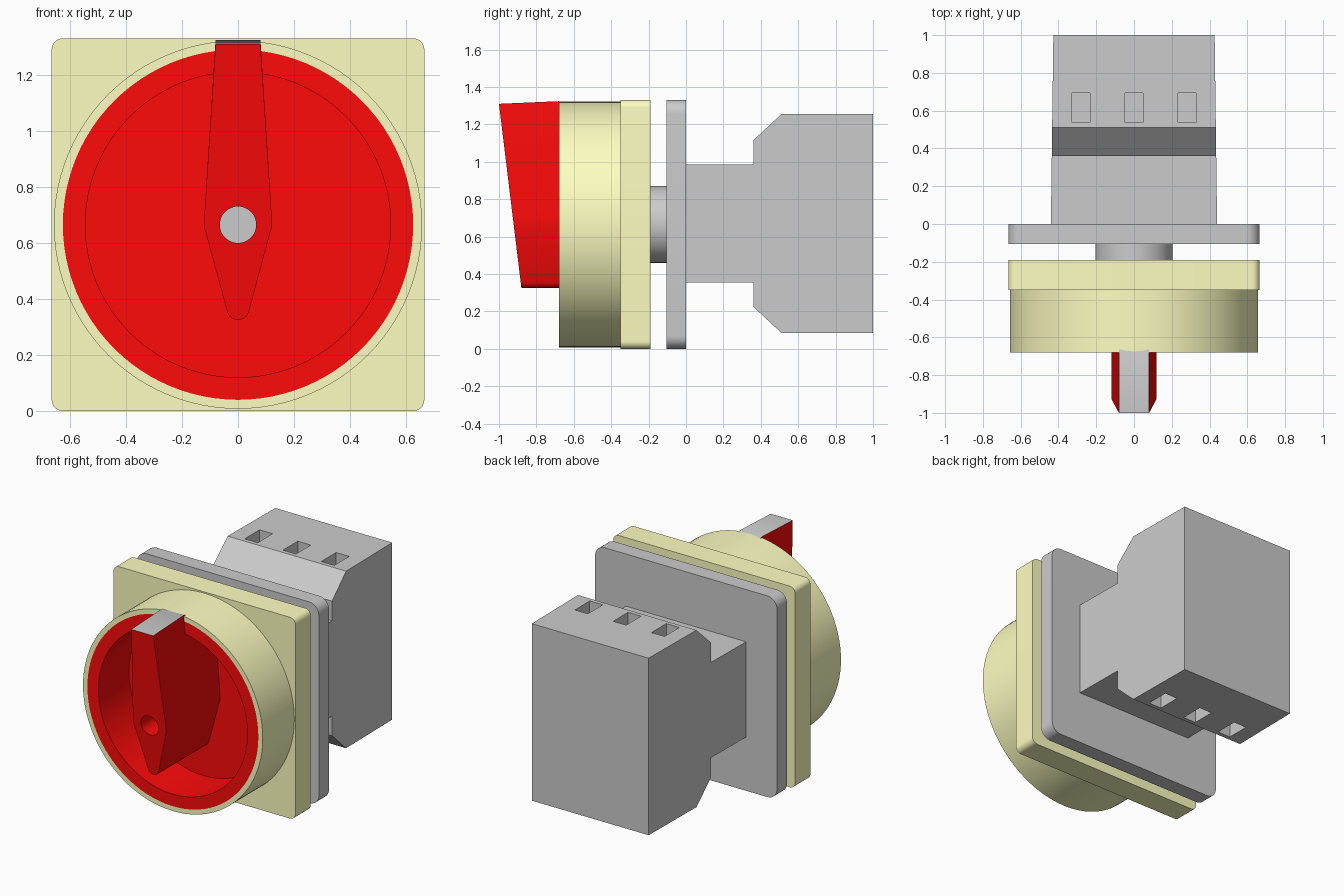
import bpy, bmesh
from math import sin, cos, pi, radians
from mathutils import Vector, Matrix

if "Cube" in bpy.data.objects:
    bpy.data.objects.remove(bpy.data.objects["Cube"])

CZ = 0.665  # height of the rotary axis


def material(name, rgb):
    m = bpy.data.materials.new(name)
    m.diffuse_color = (*rgb, 1)
    m.use_nodes = True
    m.node_tree.nodes["Principled BSDF"].inputs["Base Color"].default_value = m.diffuse_color
    return m


cream = material("cream", (1.0, 1.0, 0.54))
red = material("red", (1.0, 0.003, 0.003))
grey = material("grey", (0.6, 0.6, 0.6))


def finish(name, bm, mats=()):
    bmesh.ops.remove_doubles(bm, verts=bm.verts, dist=1e-5)
    bmesh.ops.recalc_face_normals(bm, faces=bm.faces)
    me = bpy.data.meshes.new(name)
    bm.to_mesh(me)
    bm.free()
    ob = bpy.data.objects.new(name, me)
    bpy.context.collection.objects.link(ob)
    for m in mats:
        me.materials.append(m)
    return ob


def activate(ob):
    bpy.ops.object.select_all(action='DESELECT')
    ob.select_set(True)
    bpy.context.view_layer.objects.active = ob


def smooth(ob):
    activate(ob)
    bpy.ops.object.shade_smooth_by_angle(angle=radians(30))


def cut(ob, cutter):
    cutter.hide_render = True
    mod = ob.modifiers.new("cut", 'BOOLEAN')
    mod.operation, mod.solver, mod.object = 'DIFFERENCE', 'EXACT', cutter
    activate(ob)
    bpy.ops.object.modifier_apply(modifier=mod.name)
    bpy.data.objects.remove(cutter)


def loft(sections):
    """Closed solid through outlines with equal point counts."""
    bm = bmesh.new()
    rings = [[bm.verts.new(p) for p in s] for s in sections]
    n = len(rings[0])
    bm.faces.new(rings[0])
    bm.faces.new(rings[-1])
    for a, b in zip(rings, rings[1:]):
        for i in range(n):
            j = (i + 1) % n
            bm.faces.new((a[i], a[j], b[j], b[i]))
    return bm


def lathe(name, profile, mats=(), steps=96):
    """Spin (radius, y) points about the rotary axis."""
    bm = bmesh.new()
    vs = [bm.verts.new((r, y, CZ)) for r, y in profile]
    es = [bm.edges.new(p) for p in zip(vs, vs[1:])]
    bmesh.ops.spin(bm, geom=vs + es, cent=(0, 0, CZ), axis=(0, 1, 0),
                   angle=2 * pi, steps=steps)
    ob = finish(name, bm, mats)
    smooth(ob)
    return ob


def rounded_plate(name, y0, y1, radius, mats=()):
    c = 0.665 - radius
    pts = []
    for k, (sx, sz) in enumerate([(1, 1), (-1, 1), (-1, -1), (1, -1)]):
        for i in range(9):
            a = (k + i / 8) * pi / 2
            pts.append((sx * c + radius * cos(a), CZ + sz * c + radius * sin(a)))
    smooth(finish(name, loft([[(x, y, z) for x, z in pts] for y in (y0, y1)]), mats))


# Contact block: stepped side profile, slightly narrower at the back
half = [(0, 0.315), (0.36, 0.315), (0.36, 0.445), (0.51, 0.585), (1, 0.585)]
profile = half + [(y, -h) for y, h in reversed(half)]
body = finish("contact_block", loft(
    [[(s * (0.44 - 0.013 * y), y, 0.67 + h) for y, h in profile] for s in (-1, 1)]))

# Terminal pockets on top and bottom
bm = bmesh.new()
for x in (-0.28, 0, 0.28):
    for side in (-1, 1):
        bmesh.ops.create_cube(bm, size=1, matrix=Matrix.Translation(
            (x, 0.615, 0.67 + side * 0.585)) @ Matrix.Diagonal((0.095, 0.155, 0.2, 1)))
cut(body, finish("pocket_cutter", bm))

# Mounting plates and shaft
rounded_plate("rear_plate", -0.105, 0, 0.07)
rounded_plate("front_plate", -0.35, -0.19, 0.04, [cream])
lathe("shaft", [(0, -0.19), (0.205, -0.19), (0.205, -0.105), (0, -0.105)], steps=64)

# Collar and recessed dial
lathe("collar", [(0.625, -0.68), (0.657, -0.68), (0.657, -0.35), (0.625, -0.35),
                 (0.625, -0.68)], [cream])
lathe("dial_dish", [(0.625, -0.35), (0.625, -0.68), (0.545, -0.68), (0.545, -0.36),
                    (0, -0.36)], [red])


# Handle: tapered pointer with a slanted front and a grey tip face
def handle_outline(top):
    right = [(0.08, top), (0.12, 0.70), (0.12, 0.655)]
    arc = [(0.04 * cos(a), 0.365 - 0.04 * sin(a))
           for a in (radians(15 + 15 * i) for i in range(11))]
    return right + arc + [(-x, z) for x, z in reversed(right)]


def slant(z):
    return -0.88 - 0.12 * (z - 0.325) / 0.985


bm = loft([[(x, -0.36, z) for x, z in handle_outline(1.2)],
           [(x, -0.68, z) for x, z in handle_outline(1.324)],
           [(x, slant(z), z) for x, z in handle_outline(1.31)]])
handle = finish("handle", bm, [red, grey])

# Screw hole through the handle, with a grey screw at its bottom
cutter = lathe("hole_cutter", [(0, -1.2), (0.065, -1.2), (0.065, -0.3), (0, -0.3)],
               [red], steps=48)
cut(handle, cutter)
for p in handle.data.polygons:
    if p.normal.z > 0.9 and p.center.z > 1.25:
        p.material_index = 1
smooth(handle)
lathe("screw", [(0, -0.39), (0.065, -0.39), (0.065, -0.36)], steps=48)
